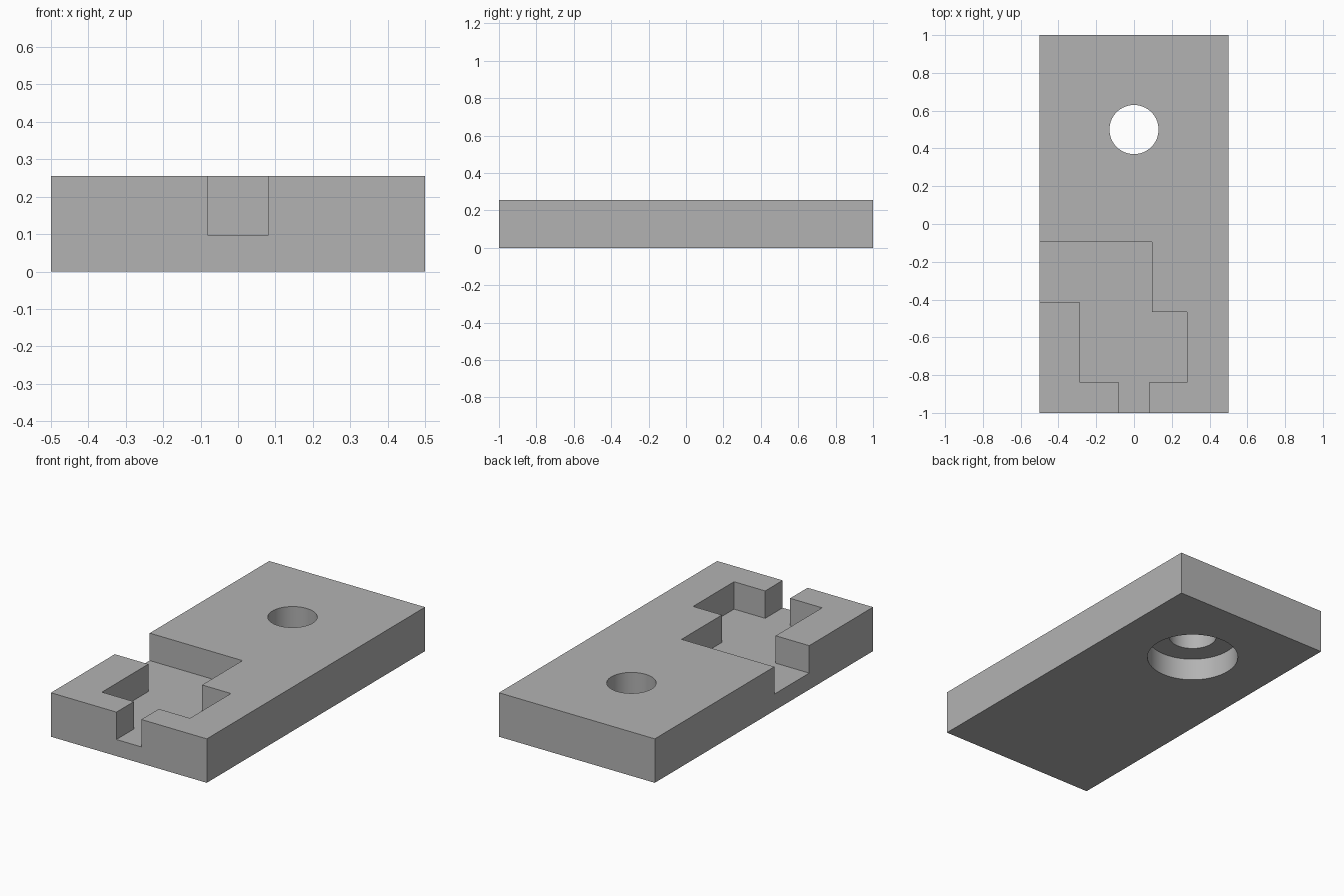
import bpy
import bmesh

if "Cube" in bpy.data.objects:
    bpy.data.objects.remove(bpy.data.objects["Cube"], do_unlink=True)

HEIGHT = 0.255
POCKET_FLOOR = 0.096
HOLE_Y = 0.5

grey = bpy.data.materials.new("plain grey")
grey.use_nodes = True
grey.diffuse_color = (0.45, 0.45, 0.45, 1)
grey.node_tree.nodes["Principled BSDF"].inputs["Base Color"].default_value = (0.45, 0.45, 0.45, 1)


def prism(name, outline, bottom, top):
    """Extrude a flat outline between two heights."""
    bm = bmesh.new()
    face = bm.faces.new([bm.verts.new((x, y, bottom)) for x, y in outline])
    result = bmesh.ops.extrude_face_region(bm, geom=[face])
    moved = [v for v in result["geom"] if isinstance(v, bmesh.types.BMVert)]
    bmesh.ops.translate(bm, verts=moved, vec=(0, 0, top - bottom))
    bmesh.ops.recalc_face_normals(bm, faces=bm.faces)
    mesh = bpy.data.meshes.new(name)
    bm.to_mesh(mesh)
    bm.free()
    mesh.materials.append(grey)
    obj = bpy.data.objects.new(name, mesh)
    bpy.context.collection.objects.link(obj)
    return obj


def cylinder(name, radius, bottom, top):
    bpy.ops.mesh.primitive_cylinder_add(
        vertices=64, radius=radius, depth=top - bottom,
        location=(0, HOLE_Y, (top + bottom) / 2))
    obj = bpy.context.object
    obj.name = name
    obj.data.materials.append(grey)
    return obj


# Main slab
plate = prism("base_plate", [(-0.5, -1), (0.5, -1), (0.5, 1), (-0.5, 1)], 0, HEIGHT)

# Stepped pocket, open to the front and to one side
pocket = prism("pocket_cutter", [
    (-0.6, -0.095), (0.095, -0.095), (0.095, -0.465), (0.28, -0.465),
    (0.28, -0.84), (0.08, -0.84), (0.08, -1.1), (-0.08, -1.1),
    (-0.08, -0.84), (-0.285, -0.84), (-0.285, -0.415), (-0.6, -0.415),
], POCKET_FLOOR, HEIGHT + 0.1)

# Through hole with a wide counterbore underneath
hole = cylinder("hole_cutter", 0.13, -0.1, HEIGHT + 0.1)
counterbore = cylinder("counterbore_cutter", 0.248, -0.1, 0.13)

for cutter in (pocket, hole, counterbore):
    cutter.hide_render = True
    cut = plate.modifiers.new(cutter.name, "BOOLEAN")
    cut.operation = "DIFFERENCE"
    cut.solver = "EXACT"
    cut.object = cutter

# Apply the cuts, drop the cutters and smooth the bore walls
bpy.ops.object.select_all(action="DESELECT")
plate.select_set(True)
bpy.context.view_layer.objects.active = plate
for modifier in list(plate.modifiers):
    bpy.ops.object.modifier_apply(modifier=modifier.name)
for cutter in (pocket, hole, counterbore):
    bpy.data.objects.remove(cutter, do_unlink=True)
bpy.ops.object.shade_smooth_by_angle()
